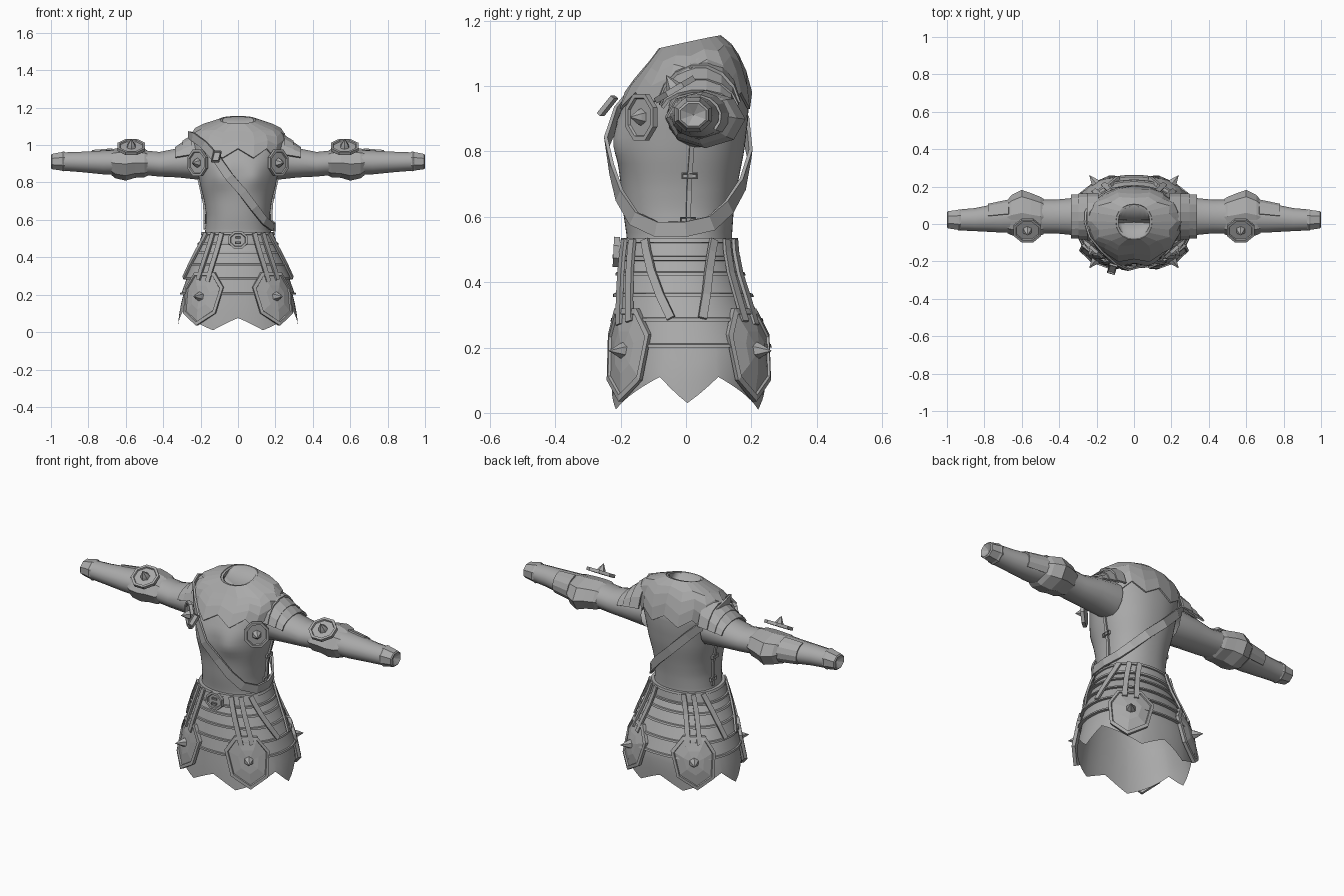
import bpy, bmesh
from math import sin, cos, radians, degrees, pi, exp, copysign
from mathutils import Vector, Matrix

cube = bpy.data.objects.get("Cube")
if cube:
    bpy.data.objects.remove(cube)

grey = bpy.data.materials.new("plain grey")
grey.use_nodes = True
grey.diffuse_color = (0.4, 0.4, 0.4, 1)
grey.node_tree.nodes["Principled BSDF"].inputs["Base Color"].default_value = (0.4, 0.4, 0.4, 1)

# Body profile: height, half width, front y, back y
PROFILE = [
    (0.0, .325, -.23, .235), (.12, .312, -.225, .245), (.2, .292, -.218, .244),
    (.3, .268, -.21, .212), (.4, .228, -.2, .17), (.47, .198, -.19, .148),
    (.53, .176, -.18, .14), (.62, .17, -.193, .146), (.7, .18, -.2, .158),
    (.8, .205, -.212, .178), (.9, .222, -.21, .19), (.97, .235, -.18, .192),
    (1.04, .245, -.14, .168), (1.085, .22, -.11, .138), (1.13, .086, -.07, .094)]


def body(angle, z, off=0.0):
    """Point on the dress form at an angle in degrees (-90 is the front)."""
    for low, high in zip(PROFILE, PROFILE[1:]):
        if z <= high[0]:
            break
    t = (z - low[0]) / (high[0] - low[0])
    hx, yf, yb = [a + (b - a) * t for a, b in zip(low[1:], high[1:])]
    c, s = cos(radians(angle)), sin(radians(angle))
    x = hx * copysign(abs(c) ** .9, c)
    y = (yf + yb) / 2 + (yb - yf) / 2 * copysign(abs(s) ** .9, s)
    if s < 0:
        y -= .022 * exp(-((abs(x) - .09) / .06) ** 2 - ((z - .83) / .06) ** 2)
    tilt = .24 * y * min(max((z - 1.0) / .1, 0), 1)
    return Vector((x + c * off, y + s * off, z + tilt))


def finish(name, bm, thick=0, smooth=35):
    bmesh.ops.recalc_face_normals(bm, faces=bm.faces)
    mesh = bpy.data.meshes.new(name)
    bm.to_mesh(mesh)
    bm.free()
    mesh.materials.append(grey)
    if smooth:
        for p in mesh.polygons:
            p.use_smooth = True
        mesh.set_sharp_from_angle(angle=radians(smooth))
    ob = bpy.data.objects.new(name, mesh)
    bpy.context.collection.objects.link(ob)
    if thick:
        mod = ob.modifiers.new("thickness", "SOLIDIFY")
        mod.thickness = thick
        mod.offset = 0
    return ob


def skin(name, rows, closed=True, loop=False, **kw):
    """Surface through rows of points; closed joins row ends, loop joins last row to first."""
    bm = bmesh.new()
    grid = [[bm.verts.new(p) for p in row] for row in rows]
    n = len(grid[0])
    pairs = list(zip(grid, grid[1:])) + ([(grid[-1], grid[0])] if loop else [])
    for a, b in pairs:
        for i in range(n if closed else n - 1):
            j = (i + 1) % n
            bm.faces.new((a[i], a[j], b[j], b[i]))
    return finish(name, bm, **kw)


def ring(z, off=0.0, n=60):
    return [body(360 * i / n, z, off) for i in range(n)]


def zigzag(angle, tips):
    return abs((angle * tips / 360 + .5) % 1 - .5) * 2


def skirt_edge(angle):
    """Height of the pointed hem: tips at the sides and either side of front and back."""
    a = abs((angle + 90) % 180 - 90)
    if a < 20:
        return .03 + .08 * a / 20
    if a < 68:
        return .11 - .1 * (a - 20) / 48
    return .01 + .065 * (a - 68) / 22


def strap(name, path, width, off, loop=False):
    """Flat strip following the body through (angle, height) points."""
    pts = [body(a, z, off) for a, z in path]
    rows, n = [], len(pts)
    for i, p in enumerate(pts):
        after = pts[(i + 1) % n] if loop else pts[min(i + 1, n - 1)]
        before = pts[i - 1] if loop else pts[max(i - 1, 0)]
        a = radians(path[i][0])
        side = (after - before).cross(Vector((cos(a), sin(a), 0))).normalized() * width / 2
        rows.append([p - side, p + side])
    return skin(name, rows, closed=False, loop=loop, thick=.011, smooth=0)


def frame(centre, normal):
    """Matrix whose z axis is the normal and whose y axis points up."""
    z = Vector(normal).normalized()
    x = Vector((0, 0, 1)).cross(z).normalized()
    return Matrix.Translation(centre) @ Matrix((x, z.cross(x), z)).transposed().to_4x4()


def add_stud(bm, base, height):
    for r1, r2, h, z in ((.027, .021, .016, base), (.021, .001, height, base + .016)):
        bmesh.ops.create_cone(bm, cap_ends=True, segments=6, radius1=r1, radius2=r2, depth=h,
                              matrix=Matrix.Translation((0, 0, z + h / 2)))


def plate(name, outline, centre, normal, depth=.018, spike=.05, rim=.014):
    """Rimmed flat plate with a stud in its middle."""
    bm = bmesh.new()
    face = bm.faces.new([bm.verts.new((u, v, 0)) for u, v in outline])
    new = bmesh.ops.extrude_face_region(bm, geom=[face])["geom"]
    bmesh.ops.translate(bm, vec=(0, 0, depth), verts=[g for g in new if isinstance(g, bmesh.types.BMVert)])
    top = [g for g in new if isinstance(g, bmesh.types.BMFace)]
    bmesh.ops.inset_region(bm, faces=top, thickness=rim, depth=0)
    bmesh.ops.inset_region(bm, faces=top, thickness=.003, depth=-.008)
    if spike:
        add_stud(bm, depth - .01, spike)
    bm.transform(frame(centre, normal))
    return finish(name, bm, smooth=0)


def curved_plate(name, outline, angle, z, turn):
    """Rimmed plate bent round the skirt, with a stud."""
    rows = []
    for scale, off in ((.01, .012), (1, .012), (1, .03), (.87, .03), (.85, .022), (.45, .026), (.01, .028)):
        rows.append([body(turn(angle + degrees(u * scale / .285)), z + v * scale, off) for u, v in outline])
    skin(name, rows, smooth=0)
    a = radians(turn(angle))
    bm = bmesh.new()
    add_stud(bm, .022, .04)
    bm.transform(frame(body(turn(angle), z), (cos(a), sin(a), 0)))
    finish(name + "_stud", bm, smooth=0)


def polygon(n, ru, rv):
    return [(ru * cos(2 * pi * (i + .5) / n), rv * sin(2 * pi * (i + .5) / n)) for i in range(n)]


def sleeve(name, side, sections, n=14, start=0, sweep=360, **kw):
    """Loft along the arm through (x, y min, y max, z min, z max) sections."""
    whole = sweep == 360
    rows = []
    for x, y0, y1, z0, z1 in sections:
        angles = [radians(start + sweep * i / (n if whole else n - 1)) for i in range(n)]
        rows.append([Vector((side * x, (y0 + y1) / 2 + (y1 - y0) / 2 * cos(a),
                             (z0 + z1) / 2 + (z1 - z0) / 2 * sin(a))) for a in angles])
    return skin(name, rows, closed=whole, **kw)


# Bodice and zigzag shoulder mantle
skin("bodice", [ring(.5 + .63 * i / 24) for i in range(25)], smooth=50)
hem = [.93 + .05 * zigzag(360 * i / 20, 10) for i in range(20)]
skin("shoulder_mantle", [[body(18 * i, h + (1.13 - h) * t, .01) for i, h in enumerate(hem)]
                         for t in (0, .35, .6, .78, 1)], thick=.008, smooth=0)
skin("neck_opening", [ring(1.13, .012, 20), ring(1.13, -.002, 20), ring(1.08, -.12, 20),
                      [body(18 * i, 1.05) * .01 + Vector((0, .01, 1.04)) for i in range(20)]], smooth=50)

# Skirt with pointed hem, overlapping tiers, belt
angles = sorted(set(range(0, 360, 6)) | {a + b for a in (0, 180) for b in (20, 68, 112, 160)})
skin("skirt_hem", [[body(a, .26 + (skirt_edge(a) - .26) * t) for a in angles]
                   for t in (0, .25, .5, .75, 1)], smooth=25)
skin("skirt_lining", [ring(z) for z in (.26, .3, .4, .47, .53)])
for i, (top, low) in enumerate(((.47, .42), (.42, .355), (.355, .28), (.28, .2))):
    skin(f"skirt_tier_{i + 1}", [ring(top, .004), ring(low + .012, .012),
                                 ring(low + .01, .019), ring(low, .019), ring(low, .002)])
skin("belt", [ring(.465, .004), ring(.467, .018), ring(.478, .02), ring(.48, .013),
              ring(.52, .013), ring(.522, .02), ring(.535, .018), ring(.535, -.01)])
plate("belt_buckle", polygon(8, .055, .05), body(-90, .492, .018), (0, -1, .05), spike=0, rim=.012)
for k in (-1, 1):
    plate("buckle_bar", [(-.015, -.006), (.015, -.006), (.015, .006), (-.015, .006)],
          body(-90, .492 + .014 * k, .02), (0, -1, 0), depth=.016, spike=0, rim=.002)

# Diagonal sash around the torso, with its loose end on the chest
strap("sash", [(182, 1.05), (205, 1.05), (228, 1.0), (246, .92), (260, .83), (276, .745), (294, .665),
               (315, .595), (340, .562), (365, .562), (390, .58), (412, .63), (435, .7),
               (458, .79), (482, .89), (510, .98), (528, 1.03)], .046, .022, loop=True)
plate("sash_end", [(-.022, -.035), (.022, -.035), (.022, .035), (-.022, .035)],
      (-.115, -.235, .935), (-.25, -.8, .7), depth=.014, spike=0, rim=.006)

HIP = [(-.07, .13), (-.125, .05), (-.095, -.09), (0, -.155), (.095, -.09), (.125, .05), (.07, .13)]
ARM = [(.19, -.06, .14, .81, 1.01), (.32, -.06, .14, .825, .985), (.42, -.05, .13, .83, .965),
       (.52, -.05, .13, .84, .975), (.6, -.05, .13, .84, .978), (.72, -.045, .112, .842, .972),
       (.85, -.038, .085, .855, .965), (.94, -.034, .077, .862, .962)]
CUFF = [(.925, -.036, .08, .858, .968), (.935, -.04, .083, .855, .97), (.945, -.035, .079, .86, .966),
        (.995, -.027, .072, .868, .956), (1.0, -.02, .065, .875, .949), (.98, .022, .024, .911, .913)]
ELBOW = [(.485, -.055, .135, .835, .972), (.5, -.062, .145, .828, .98), (.55, -.065, .165, .825, .985),
         (.6, -.063, .182, .81, .988), (.655, -.06, .155, .822, .982), (.675, -.05, .13, .838, .975)]

for side, label in ((1, "left"), (-1, "right")):
    def turn(a):
        return a if side > 0 else 180 - a

    # Sleeve, cuff, elbow guard, forearm guard
    sleeve(f"{label}_sleeve", side, ARM)
    sleeve(f"{label}_cuff", side, CUFF, n=8, start=22.5, smooth=0)
    sleeve(f"{label}_elbow_guard", side, ELBOW, n=8, smooth=0)
    plate(f"{label}_elbow_disc", polygon(8, .08, .075), (side * .57, -.03, .982), (0, -.5, .85), spike=.035)
    sleeve(f"{label}_forearm_guard", side, [(.67, -.052, .128, .835, .98), (.78, -.045, .105, .845, .971)],
           n=6, start=-40, sweep=120, thick=.008, smooth=0)

    # Overlapping shoulder guards
    for i, (x0, x1, z0, z1) in enumerate(((.19, .25, 1.088, 1.062), (.23, .295, 1.062, 1.02),
                                          (.275, .335, 1.028, .985))):
        wide = .015 - .005 * i
        sleeve(f"{label}_shoulder_guard_{i + 1}", side,
               [(x0, -.07 - wide, .15 + wide, 1.84 - z0, z0), (x1, -.07 - wide, .15 + wide, 1.84 - z1, z1)],
               n=8, start=12, sweep=156, thick=.01, smooth=0)

    # Chest disc
    plate(f"{label}_chest_disc", polygon(8, .07, .077), (side * .21, -.13, .905), (side * .65, -.75, 0), spike=.03)

    # Side lacing
    strap(f"{label}_side_seam", [(turn(8), .55), (turn(8), .68), (turn(8), .82)], .014, .004)
    for z in (.59, .725):
        plate(f"{label}_side_clasp", [(-.025, -.01), (.025, -.01), (.025, .01), (-.025, .01)],
              body(turn(8), z, .002), (side, 0, 0), depth=.012, spike=0, rim=.004)

    # Hip plates and hanging straps, front and back
    for end, where in ((1, "front"), (-1, "back")):
        curved_plate(f"{label}_{where}_hip_plate", HIP, -52 * end, .19, turn)
        for j, (a0, a1, low) in enumerate(((-50, -46, .28), (-66, -59, .27), (-33, -10, .29))):
            path = [(turn(end * (a0 + (a1 - a0) * t)), .53 + (low - .53) * t) for t in (0, .15, .4, .7, 1)]
            strap(f"{label}_{where}_hanging_strap_{j + 1}", path, .026, .024)
